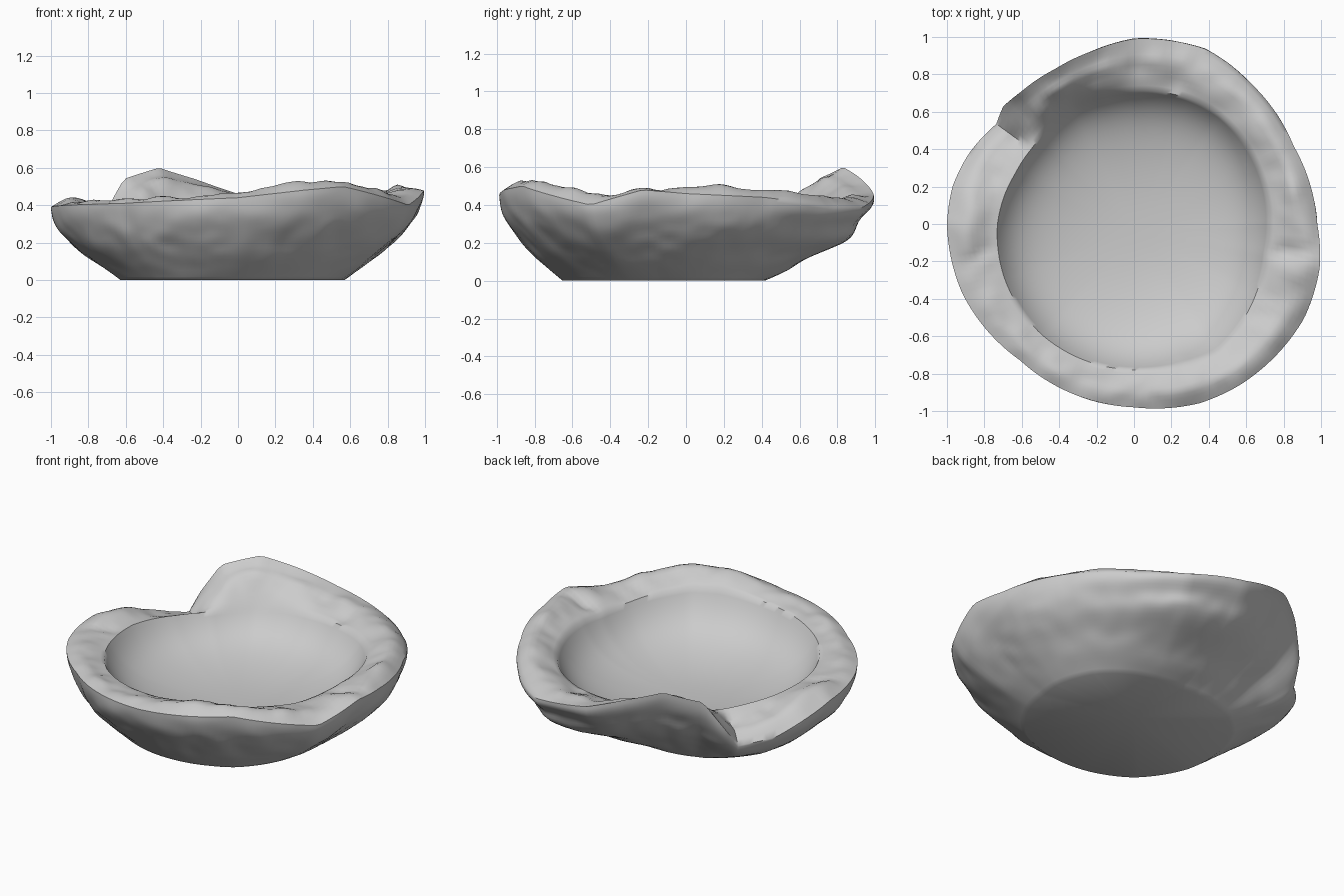
import bpy
import bmesh
from math import sin, cos, pi, radians, exp
from mathutils import Vector, noise

cube = bpy.data.objects.get("Cube")
if cube:
    bpy.data.objects.remove(cube)

# Rim stations in hundredths:
# degrees, base radius, outer radius, outer height, crest height, hollow radius, hollow lip height
STATIONS = [
    (0, 57, 98, 46, 50, 72, 43), (26, 54, 95, 44, 49, 73, 42),
    (52, 48, 98, 39, 44, 74, 40), (68, 44, 101, 39, 44, 73, 39),
    (90, 41, 99, 46, 45, 71, 39), (104, 43, 95, 54, 51, 71, 39),
    (117, 46, 93, 60, 55, 71, 37), (131, 50, 93, 54, 50, 69, 37),
    (138, 53, 94, 38, 40, 68, 37), (144, 54, 91, 24, 31, 68, 37),
    (157, 58, 96, 27, 34, 69, 38), (168, 60, 99, 34, 39, 71, 39),
    (180, 62, 100, 39, 43, 73, 40), (202, 66, 99, 40, 42, 75, 40),
    (230, 68, 95, 41, 43, 77, 41), (270, 65, 98, 44, 46, 78, 44),
    (290, 64, 102, 48, 53, 79, 47), (303, 64, 103, 50, 54, 81, 46),
    (331, 60, 104, 40, 46, 75, 42), (347, 57, 102, 48, 49, 72, 42),
]
# Cracks that cross the rim: degrees and depth
CRACKS = {350: 0.03, 192: 0.02, 75: 0.02, 325: 0.02}
SEGMENTS, OUTER, RIM, HOLLOW = 180, 24, 10, 20
BASE_CENTRE = Vector((0, 0, 0))
FLOOR_CENTRE = Vector((0.02, -0.04, 0.14))


def station_at(deg):
    """Interpolate the rim stations around the bowl."""
    loop = STATIONS + [(360,) + STATIONS[0][1:]]
    for a, b in zip(loop, loop[1:]):
        if a[0] <= deg <= b[0]:
            t = (deg - a[0]) / (b[0] - a[0])
            return [(p + (q - p) * t) / 100 for p, q in zip(a[1:], b[1:])]


def polar(angle, r, z):
    return Vector((r * cos(angle), r * sin(angle), z))


def rough(p, scale, amount):
    """Broad bumps with finer chips on top."""
    return amount * (noise.noise(p * scale) + 0.4 * noise.noise(p * scale * 2.5))


def crack_depth(deg, t):
    """Cracks wander a little as they cross the rim."""
    drift = 5 * (t - 0.5)
    return sum(d * exp(-((deg - c + drift) / 3) ** 2) for c, d in CRACKS.items())


def section(deg):
    """Points of one radial slice, from the foot over the rim to the hollow."""
    angle = radians(deg)
    base, out, z_out, z_crest, r_in, z_in = station_at(deg)
    ledge = exp(-((deg - 75) / 32) ** 2)
    points = []
    # Outer wall, with broken ledges at the back
    for i in range(OUTER + 1):
        s = i / OUTER
        p = polar(angle, base + (out - base) * sin(s * pi / 2), z_out * s)
        wave = sin(14 * s + 2 * noise.noise(p * 2))
        r = p.to_2d().length + sin(pi * s) * (rough(p, 4, 0.022) + ledge * 0.03 * wave)
        points.append(polar(angle, r, p.z))
    # Chipped rim
    for i in range(1, RIM + 1):
        t = i / RIM
        if t < 0.4:
            z = z_out + (z_crest - z_out) * sin(t / 0.4 * pi / 2)
        else:
            z = z_crest + (z_in - z_crest) * ((t - 0.4) / 0.6) ** 1.3
        p = polar(angle, out + (r_in - out) * t, z)
        p.z += sin(pi * t) * (rough(p, 5, 0.025) - crack_depth(deg, t))
        points.append(p)
    # Smooth dished hollow with a steeper wall under the lip
    lip = points[-1]
    for i in range(1, HOLLOW):
        t = 1 - (i / HOLLOW) ** 1.3
        p = FLOOR_CENTRE.lerp(lip, t)
        rise = 0.6 * t ** 2.5 + 0.4 * t ** 10
        p.z = FLOOR_CENTRE.z + (lip.z - FLOOR_CENTRE.z) * rise
        points.append(p)
    return points


# Loft the slices into a closed bowl
bm = bmesh.new()
slices = [[bm.verts.new(p) for p in section(360 * i / SEGMENTS)] for i in range(SEGMENTS)]
foot = bm.verts.new(BASE_CENTRE)
floor = bm.verts.new(FLOOR_CENTRE)
for i, a in enumerate(slices):
    b = slices[(i + 1) % SEGMENTS]
    for j in range(len(a) - 1):
        bm.faces.new((a[j], b[j], b[j + 1], a[j + 1]))
    bm.faces.new((foot, b[0], a[0]))
    bm.faces.new((a[-1], b[-1], floor))
bmesh.ops.recalc_face_normals(bm, faces=bm.faces)
mesh = bpy.data.meshes.new("stone_bowl")
bm.to_mesh(mesh)
bm.free()

bowl = bpy.data.objects.new("stone_bowl", mesh)
bpy.context.collection.objects.link(bowl)

# Pale grey stone
stone = bpy.data.materials.new("pale_grey_stone")
stone.use_nodes = True
colour = (0.6, 0.6, 0.6, 1)
stone.diffuse_color = colour
stone.node_tree.nodes["Principled BSDF"].inputs["Base Color"].default_value = colour
mesh.materials.append(stone)

bpy.context.view_layer.objects.active = bowl
bowl.select_set(True)
bpy.ops.object.shade_smooth_by_angle(angle=radians(50))
